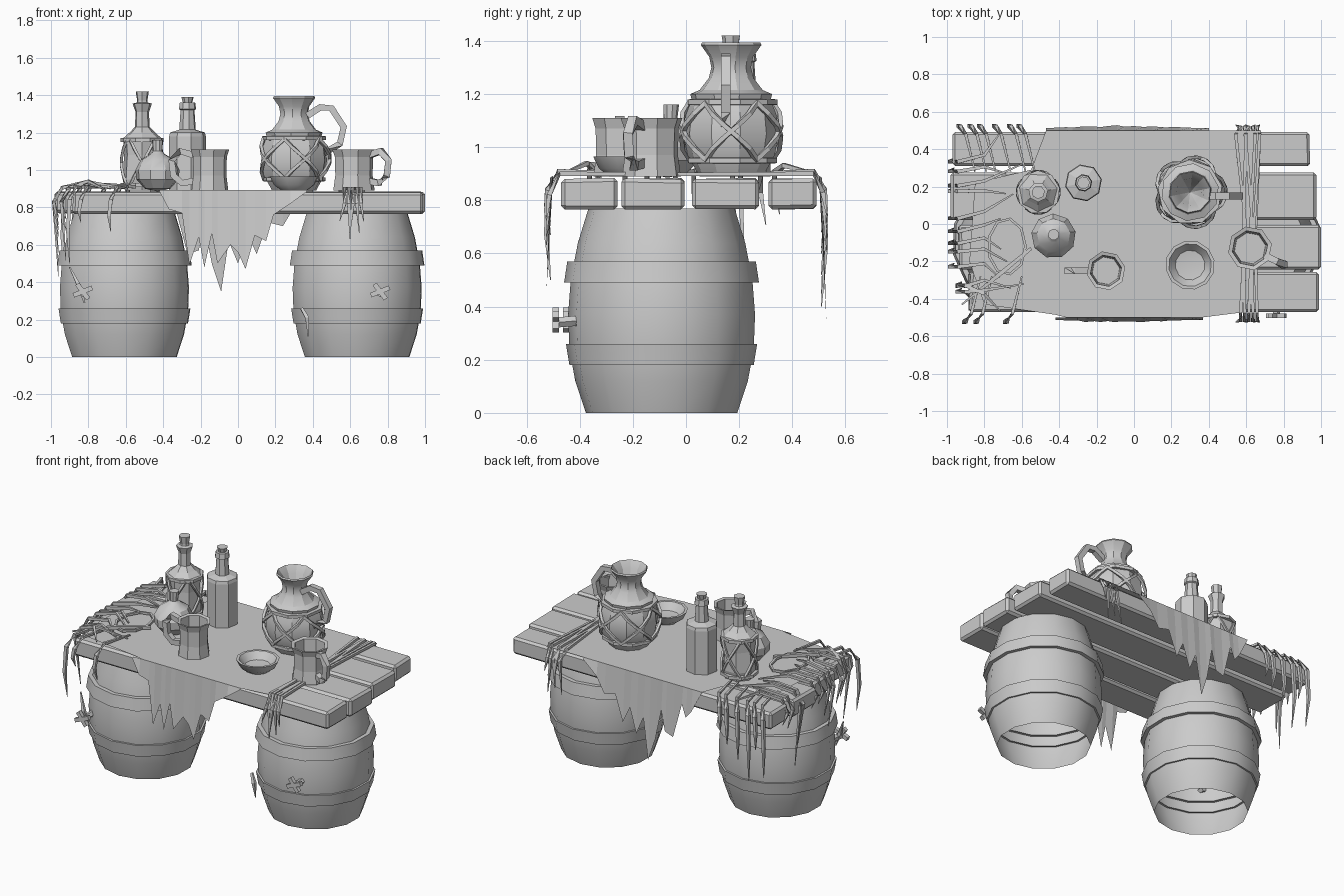
import bpy, bmesh, math, random
from mathutils import Vector

if "Cube" in bpy.data.objects:
    bpy.data.objects.remove(bpy.data.objects["Cube"])

random.seed(4)
GREY = bpy.data.materials.new("plain grey")
GREY.diffuse_color = (0.6, 0.6, 0.6, 1)
GREY.use_nodes = True
GREY.node_tree.nodes["Principled BSDF"].inputs["Base Color"].default_value = GREY.diffuse_color


def finish(name, bm, smooth=None):
    bmesh.ops.remove_doubles(bm, verts=bm.verts, dist=0.0005)
    mesh = bpy.data.meshes.new(name)
    bm.to_mesh(mesh)
    bm.free()
    ob = bpy.data.objects.new(name, mesh)
    bpy.context.collection.objects.link(ob)
    mesh.materials.append(GREY)
    if smooth:
        bpy.ops.object.select_all(action='DESELECT')
        ob.select_set(True)
        bpy.context.view_layer.objects.active = ob
        bpy.ops.object.shade_smooth_by_angle(angle=math.radians(smooth))
    return ob


def lathe(name, profile, loc, sides=8, smooth=None, lean=(0, 0), turn=0.2):
    """Spin (radius, z) pairs, listed upward along the outside."""
    bm = bmesh.new()
    z0 = profile[0][1]
    rings = []
    for r, z in profile:
        cx, cy = loc[0] + lean[0] * (z - z0), loc[1] + lean[1] * (z - z0)
        rings.append([bm.verts.new((cx + r * math.cos(turn + i * math.tau / sides),
                                    cy + r * math.sin(turn + i * math.tau / sides), z))
                      for i in range(sides)])
    for a, b in zip(rings, rings[1:]):
        for i in range(sides):
            j = (i + 1) % sides
            bm.faces.new((a[i], a[j], b[j], b[i]))
    return finish(name, bm, smooth)


def tube(name, points, radii, sides=4):
    """Tapering strand through points."""
    bm = bmesh.new()
    pts = [Vector(p) for p in points]
    rings = []
    for k, p in enumerate(pts):
        d = (pts[min(k + 1, len(pts) - 1)] - pts[max(k - 1, 0)]).normalized()
        ref = Vector((0, 0, 1)) if abs(d.z) < 0.8 else Vector((1, 0, 0))
        u = d.cross(ref).normalized()
        v = d.cross(u)
        r = radii[k] if isinstance(radii, (list, tuple)) else radii
        rings.append([bm.verts.new(p + r * (u * math.cos(a) + v * math.sin(a)))
                      for a in [math.tau * (i + .5) / sides for i in range(sides)]])
    for a, b in zip(rings, rings[1:]):
        for i in range(sides):
            j = (i + 1) % sides
            bm.faces.new((a[i], a[j], b[j], b[i]))
    for ring in (rings[0], rings[-1]):
        bm.faces.new(ring)
    bmesh.ops.recalc_face_normals(bm, faces=bm.faces)
    return finish(name, bm)


# Barrels, open below, each with two hoops and a small tap
for side, x in (("left", -0.607), ("right", 0.637)):
    lathe(side + "_barrel", [(.285, 0), (.325, .12), (.347, .24), (.352, .37), (.342, .5),
                             (.315, .64), (.275, .77), (0, .77)], (x, -.092), 14, 40)
    for name, r0, r1, z in (("lower", .347, .36, .18), ("upper", .367, .355, .49)):
        lathe(f"{side}_{name}_hoop", [(r0 - .025, z), (r0, z), (r1, z + .08), (r1 - .03, z + .08)],
              (x, -.092), 14, 40)
for name, x, y in (("left_tap", -.83, -.41), ("right_tap", .76, -.45)):
    tube(name, [(x, y + .08, .35), (x, y - .04, .34)], .02, 5)
    for dx, dz in ((.05, .02), (.03, -.04)):
        tube(name + "_arm", [(x - dx, y - .04, .35 - dz), (x + dx, y - .04, .35 + dz)], .018)
tube("left_tap_twig", [(-.9, -.37, .48), (-.85, -.41, .38), (-.82, -.4, .29)], [.004, .015, .006])
tube("barrel_splinter", [(.34, -.34, .26), (.37, -.36, .21), (.375, -.35, .11)], [.01, .015, .003])

# Plank top
for x0, x1, y0, y1 in ((-.88, .99, -.47, -.257), (-.94, 1, -.243, -.005),
                       (-.98, .975, .022, .275), (-.97, .94, .31, .492)):
    bm = bmesh.new()
    bmesh.ops.create_cube(bm, size=1)
    for v in bm.verts:
        v.co = (x0 if v.co.x < 0 else x1, y0 if v.co.y < 0 else y1, .768 if v.co.z < 0 else .882)
        v.co += Vector((random.uniform(-.01, .01) * (abs(v.co.x) < .97), 0, random.uniform(-.004, .004)))
    bmesh.ops.bevel(bm, geom=bm.edges[:], offset=.014, segments=1, affect='EDGES')
    finish("plank", bm)

# Cloth sheet over the planks with ragged hanging edges
bm = bmesh.new()
outline = [(-.47, .5), (-.55, .29), (-.85, .22), (-.88, -.2), (-.8, -.43), (-.42, -.485),
           (-.36, -.5), (.36, -.5), (.6, -.47), (.66, 0), (.68, .5)]
bm.faces.new([bm.verts.new((x, y, .892)) for x, y in reversed(outline)])
finish("cloth_top", bm)
front = [(-.42, .885), (-.37, .79), (-.3, .77), (-.26, .49), (-.21, .64), (-.18, .48), (-.14, .66),
         (-.11, .5), (-.04, .6), (.0, .56), (.04, .47), (.09, .65), (.15, .62), (.19, .76),
         (.28, .82), (.37, .885)]
back = [(-.47, .885), (-.4, .75), (-.36, .7), (-.33, .78), (-.27, .55), (-.21, .57), (-.18, .7),
        (-.14, .5), (-.09, .35), (-.05, .62), (.0, .5), (.05, .66), (.1, .55), (.16, .72),
        (.24, .7), (.3, .8), (.4, .885)]
for name, edge, y, s in (("cloth_front_drape", front, -.5, -1), ("cloth_back_drape", back, .5, 1)):
    bm = bmesh.new()
    hi = [bm.verts.new((x, y, .892)) for x, z in edge]
    lo = [bm.verts.new((x, y + s * (.012 + .03 * (.89 - z)), z)) for x, z in edge]
    for i in range(len(edge) - 1):
        bm.faces.new((hi[i], lo[i], lo[i + 1], hi[i + 1]))
    finish(name, bm)

# Bottles
lathe("corded_bottle", [(0, .89), (.095, .89), (.108, .95), (.1, 1.08), (.105, 1.17), (.07, 1.2),
                        (.04, 1.23), (.037, 1.31), (.053, 1.355), (.03, 1.36), (.028, 1.37),
                        (.036, 1.42), (0, 1.42)], (-.512, .17), 7)
lathe("plain_bottle", [(0, .89), (.1, .89), (.1, 1.18), (.095, 1.2), (.045, 1.215), (.038, 1.32),
                       (.047, 1.325), (.042, 1.36), (.025, 1.36), (.034, 1.39), (0, 1.39)], (-.27, .22), 8)
lathe("round_flask", [(0, .885), (.07, .9), (.115, .95), (.12, 1.0), (.09, 1.055), (.04, 1.085),
                      (.026, 1.1), (.03, 1.16), (0, 1.16)], (-.43, -.07), 9, 30, (0, .05))

# Mugs with hollow insides and looped handles
for name, x, y, r, ang in (("left_mug", -.15, -.25, .1, math.pi), ("right_mug", .62, -.13, .113, -.45)):
    lathe(name, [(0, .89), (r, .89), (r * .9, .97), (r * .92, 1.07), (r * 1.05, 1.11),
                 (r * .85, 1.105), (r * .75, .93), (0, .93)], (x, y), 8)
    c, s = math.cos(ang), math.sin(ang)
    tube(name + "_handle", [(x + c * d, y + s * d, z) for d, z in
                            ((.09, 1.08), (.16, 1.1), (.205, 1.05), (.195, .97), (.15, .93), (.09, .94))], .025)

# Bowl
lathe("bowl", [(0, .89), (.07, .89), (.11, .92), (.132, .965), (.115, .965), (.08, .92), (0, .91)],
      (.3, -.22), 12, 30)

# Jug
JX, JY = .3, .17
lathe("jug", [(0, .89), (.12, .89), (.165, .97), (.18, 1.05), (.172, 1.12), (.15, 1.18), (.155, 1.2),
              (.12, 1.215), (.085, 1.26), (.075, 1.3), (.083, 1.34), (.115, 1.385), (.11, 1.395),
              (.075, 1.35), (.06, 1.28), (0, 1.2)], (JX, JY), 10, 25)
tube("jug_handle", [(JX + d, JY - .02, z) for d, z in
                    ((.07, 1.29), (.14, 1.335), (.2, 1.33), (.265, 1.23), (.245, 1.14), (.16, 1.09))], .025)


# Cords: crossing straps and rings wound on the jug and bottle
def cords(name, x, y, z0, z1, r0, rm, r1, count, thick):
    for k in range(count):
        for s in (-1, 1):
            pts = []
            for i in range(6):
                t = i / 5
                r = (r0 + (r1 - r0) * t) + (rm - (r0 + r1) / 2) * 4 * t * (1 - t)
                a = math.tau * k / count + s * (t - .5) * 1.3
                pts.append((x + r * math.cos(a), y + r * math.sin(a), z0 + (z1 - z0) * t))
            tube(name, pts, thick)
    for z, r in ((z0, r0), (z1, r1)):
        lathe(name + "_ring", [(r - .02, z - .012), (r + .012, z - .01), (r + .012, z + .01), (r - .02, z + .012)],
              (x, y), 9)


cords("jug_cord", JX, JY, .95, 1.17, .16, .192, .162, 5, .012)
cords("bottle_cord", -.512, .17, .92, 1.16, .105, .112, .105, 4, .01)

# Trailing strands over the right end, front and back
for i in range(5):
    x = .57 + .022 * i
    f, b = random.uniform(.6, .74), random.uniform(.6, .75)
    j = random.uniform(-.03, .03)
    tube("right_strand", [(x + j, -.525, f), (x, -.515, .82), (x, -.475, .9), (x - j, 0, .898),
                          (x + j, .48, .9), (x, .515, .83), (x + j, .53, b)],
         [.002, .013, .012, .01, .012, .013, .002])

# Dry vines tangled across the left end and hanging over its edges
for i in range(12):
    y = -.42 + .075 * i
    e = min(.5, max(-.42, y + random.uniform(-.1, .1)))
    edge = -.97 if e > -.25 else -.93
    tube("left_vine", [(-.66 + random.uniform(-.06, .08), y + random.uniform(-.1, .1), .9),
                       (-.8, (y + e) / 2, .92 + random.uniform(0, .02)), (edge + .03, e, .905),
                       (edge - .015, e, .83), (edge + .01, e + .02, random.uniform(.42, .75))],
         [.005, .012, .014, .013, .002])
for x, z, s in ((-.9, .5, -1), (-.84, .72, -1), (-.68, .67, -1), (-.93, .45, 1), (-.82, .4, 1),
                (-.74, .52, 1), (-.66, .6, 1), (-.61, .68, 1), (-.87, .62, 1)):
    y = .5 * s
    tube("hanging_vine", [(x + .08, y - .22 * s, .905), (x + .03, y - .02 * s, .91),
                          (x, y + .02 * s, .84), (x - .01, y + .025 * s, (.84 + z) / 2), (x, y + .01 * s, z)],
         [.006, .012, .015, .013, .002])
tube("long_vine", [(-.55, -.13, .91), (-.72, -.27, .92), (-.92, -.43, .9)], [.012, .016, .006])
loop = [(-.68 + .1 * math.cos(a), -.12 + .15 * math.sin(a), .91) for a in [math.tau * i / 9 for i in range(10)]]
tube("vine_loop", loop, .01)
